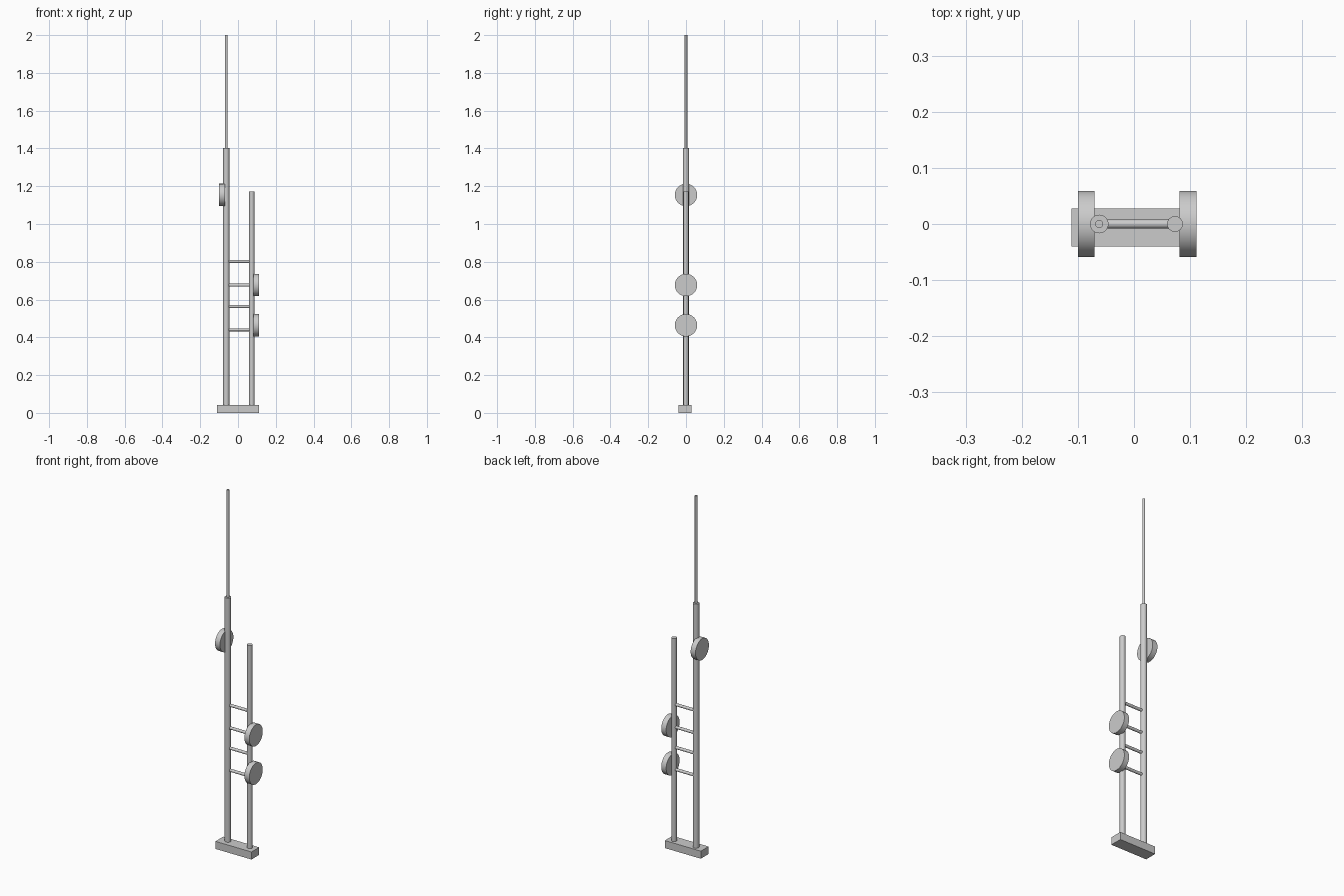
import bpy
from math import pi, radians

if "Cube" in bpy.data.objects:
    bpy.data.objects.remove(bpy.data.objects["Cube"])


def cylinder(name, radius, start, end, axis='Z', sides=32):
    """Smooth cylinder between two points lying along the z or x axis."""
    depth = sum(abs(b - a) for a, b in zip(start, end))
    mid = [(a + b) / 2 for a, b in zip(start, end)]
    bpy.ops.mesh.primitive_cylinder_add(
        vertices=sides, radius=radius, depth=depth, location=mid,
        rotation=(0, pi / 2 if axis == 'X' else 0, 0))
    obj = bpy.context.object
    obj.name = name
    bpy.ops.object.shade_smooth_by_angle(angle=radians(30))
    return obj


LEFT_X, RIGHT_X = -0.062, 0.073
BASE_TOP = 0.042

# Base block
bpy.ops.mesh.primitive_cube_add(size=1, location=(0, -0.006, BASE_TOP / 2))
base = bpy.context.object
base.name = "base"
base.scale = (0.222, 0.068, BASE_TOP)
bpy.ops.object.transform_apply(location=False, rotation=False, scale=True)

# Masts and antenna
cylinder("tall_mast", 0.0165, (LEFT_X, 0, BASE_TOP - 0.01), (LEFT_X, 0, 1.402))
cylinder("short_mast", 0.014, (RIGHT_X, 0, BASE_TOP - 0.01), (RIGHT_X, 0, 1.173))
cylinder("antenna_rod", 0.007, (LEFT_X, 0, 1.39), (LEFT_X, 0, 2.0), sides=24)

# Rungs joining the masts
for i, z in enumerate((0.44, 0.563, 0.676, 0.802)):
    cylinder(f"rung_{i + 1}", 0.008, (LEFT_X, 0, z), (RIGHT_X, 0, z), 'X', 24)

# Drum dishes on the outer sides of the masts
for i, (x0, x1, z) in enumerate(((-0.1, -0.07, 1.154),
                                 (0.081, 0.111, 0.677),
                                 (0.081, 0.111, 0.464))):
    cylinder(f"dish_{i + 1}", 0.0592, (x0, 0, z), (x1, 0, z), 'X', 48)
